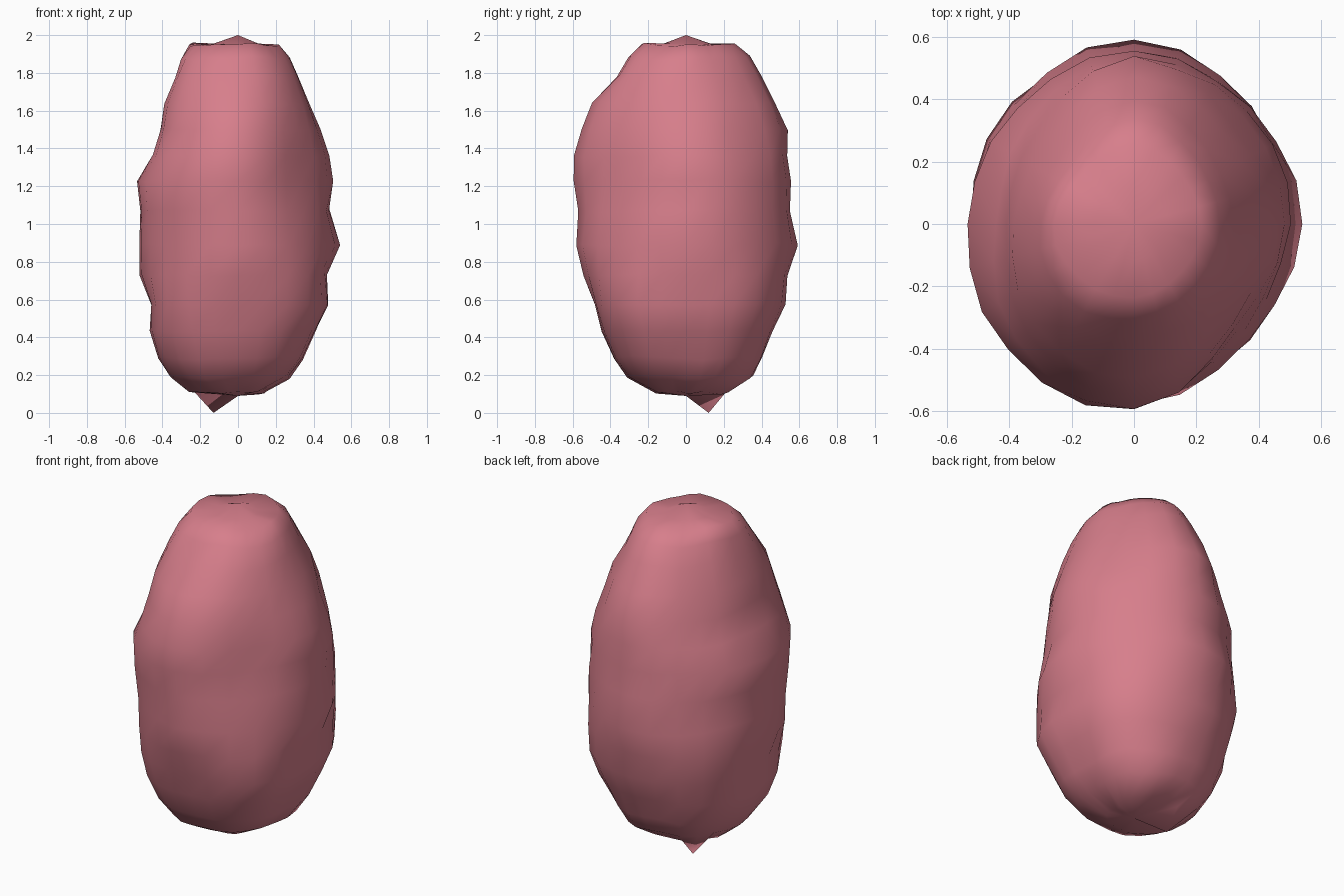
import bpy, bmesh, math
from mathutils import Vector, noise

cube = bpy.data.objects.get("Cube")
if cube:
    bpy.data.objects.remove(cube, do_unlink=True)

SEGMENTS = 24
# Height, then reach at eight compass points counted from +x towards +y (hundredths)
RINGS = [
    (11, 12, 20, 24, 25, 26, 20, 16, 15),
    (19, 27, 34, 36, 36, 36, 36, 31, 31),
    (29, 34, 41, 41, 43, 43, 44, 38, 40),
    (43, 41, 48, 46, 49, 47, 50, 45, 47),
    (57, 48, 53, 53, 53, 46, 53, 49, 53),
    (73, 48, 54, 54, 56, 53, 55, 55, 53),
    (89, 54, 54, 60, 55, 53, 55, 58, 53),
    (107, 49, 53, 56, 53, 52, 57, 58, 50),
    (123, 51, 52, 56, 53, 54, 58, 60, 48),
    (136, 49, 50, 54, 48, 45, 54, 60, 47),
    (150, 44, 45, 54, 44, 41, 49, 56, 45),
    (164, 38, 41, 48, 39, 39, 46, 50, 41),
    (178, 32, 34, 40, 33, 33, 39, 37, 36),
    (188, 28, 29, 34, 28, 30, 33, 31, 30),
    (195, 22, 22, 26, 23, 26, 25, 24, 22),
]


def reach(values, turn):
    """Smooth closed curve through the eight reaches; turn runs from 0 to 1."""
    count = len(values)
    place = turn * count
    k = int(place)
    t = place - k
    a, b, c, d = (values[(k + n) % count] for n in (-1, 0, 1, 2))
    return b + 0.5 * t * (c - a + t * (2 * a - 5 * b + 4 * c - d
                                       + t * (3 * (b - c) + d - a)))


def ring_point(ring, turn):
    """Point on the skin with a little irregular lumpiness."""
    c, s = math.cos(math.tau * turn), math.sin(math.tau * turn)
    z = ring[0] / 100
    r = reach(ring[1:], turn) / 100
    lump = noise.noise(Vector((c * 3, s * 3, z * 5)))
    r *= 0.99 + 0.025 * lump
    z += 0.02 * noise.noise(Vector((c * 2, s * 2, z * 3 + 20)))
    return Vector((r * c, r * s, z))


# Lumpy body: stacked rings with a small inner ring and a centre at each end
bm = bmesh.new()
loops = [[bm.verts.new(ring_point(ring, i / SEGMENTS))
          for i in range(SEGMENTS)] for ring in RINGS]
crown = []
for v in loops[-1]:
    crown.append(bm.verts.new((v.co.x * 0.5, v.co.y * 0.5, 1.955)))
loops.append(crown)
bottom = bm.verts.new((0, 0, 0.09))
top = bm.verts.new((0, 0, 2))
for i in range(SEGMENTS):
    j = (i + 1) % SEGMENTS
    bm.faces.new((bottom, loops[0][j], loops[0][i]))
    for low, high in zip(loops, loops[1:]):
        bm.faces.new((low[i], low[j], high[j], high[i]))
    bm.faces.new((loops[-1][i], loops[-1][j], top))

# Small point under the body
tip = min(loops[0], key=lambda v: (v.co.xy - Vector((-0.13, 0.12))).length)
tip.co = (-0.13, 0.12, 0)

bmesh.ops.recalc_face_normals(bm, faces=bm.faces)
mesh = bpy.data.meshes.new("lumpy_body")
bm.to_mesh(mesh)
bm.free()
mesh.shade_smooth()

# Pink skin
pink = bpy.data.materials.new("pink_skin")
pink.use_nodes = True
colour = (0.68, 0.21, 0.26, 1)
pink.diffuse_color = colour
pink.node_tree.nodes["Principled BSDF"].inputs["Base Color"].default_value = colour
mesh.materials.append(pink)

body = bpy.data.objects.new("lumpy_body", mesh)
bpy.context.collection.objects.link(body)
